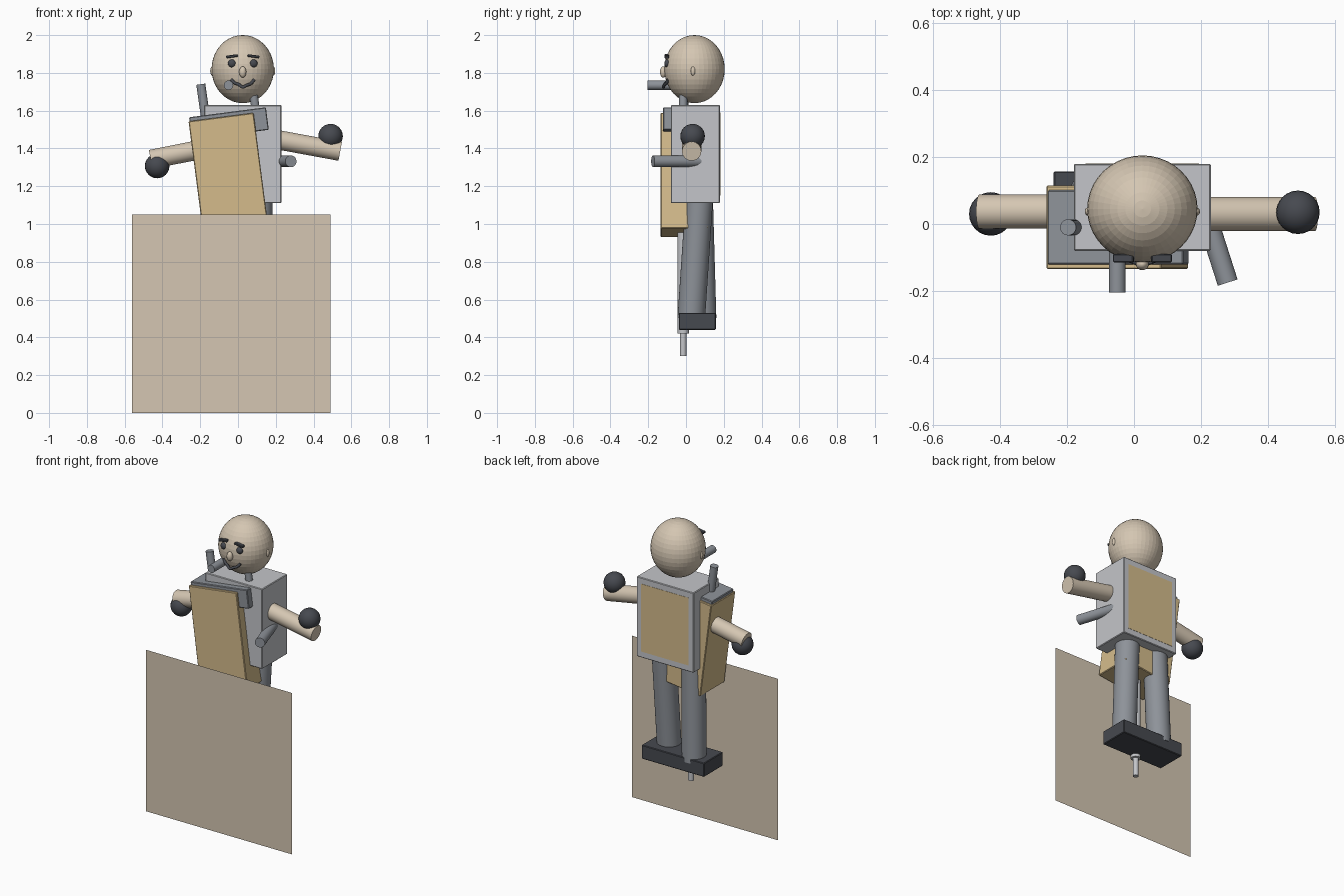
import bpy, math
from mathutils import Vector

cube = bpy.data.objects.get("Cube")
if cube:
    bpy.data.objects.remove(cube)


def material(name, rgb):
    m = bpy.data.materials.new(name)
    m.use_nodes = True
    color = (*rgb, 1)
    m.diffuse_color = color
    m.node_tree.nodes["Principled BSDF"].inputs["Base Color"].default_value = color
    return m


SKIN = material("skin beige", (.66, .565, .445))
TAN = material("warm tan", (.66, .50, .26))
LIGHT = material("light gray", (.55, .56, .585))
GRAY = material("mid gray", (.27, .29, .32))
DARK = material("charcoal", (.062, .067, .08))


def finish(name, mat, smooth=False):
    ob = bpy.context.object
    ob.name = name
    ob.data.materials.append(mat)
    if smooth:
        bpy.ops.object.shade_smooth_by_angle()
    return ob


def box(name, mat, center, size, tilt=0, bevel=.004):
    bpy.ops.mesh.primitive_cube_add(size=1, location=center,
                                    rotation=(0, math.radians(tilt), 0))
    ob = finish(name, mat)
    ob.scale = size
    bpy.ops.object.transform_apply(location=False, rotation=False, scale=True)
    if bevel:
        mod = ob.modifiers.new("soft edge", 'BEVEL')
        mod.width = bevel
        mod.segments = 1
    return ob


def rod(name, mat, start, end, radius):
    a, b = Vector(start), Vector(end)
    bpy.ops.mesh.primitive_cylinder_add(
        vertices=32, radius=radius, depth=(b - a).length, location=(a + b) / 2,
        rotation=(b - a).to_track_quat('Z', 'Y').to_euler())
    return finish(name, mat, True)


def ball(name, mat, center, radii, smooth=True, segments=24):
    bpy.ops.mesh.primitive_uv_sphere_add(segments=segments, ring_count=segments // 2,
                                         location=center)
    ob = finish(name, mat, smooth)
    ob.scale = radii
    return ob


# Display sheet in front of the legs
bpy.ops.mesh.primitive_plane_add(size=1.05, location=(-.035, -.145, .525),
                                 rotation=(math.pi / 2, 0, 0))
finish("front_sheet", SKIN)

# Torso with back panel
box("torso", LIGHT, (.025, .05, 1.37), (.41, .26, .52))
box("back_panel", TAN, (.025, .18, 1.37), (.34, .003, .44), bevel=0)

# Head and face
MID = .025
ball("head", SKIN, (MID, .045, 1.82), (.165, .16, .18), False, 40)
ball("nose", SKIN, (MID, -.12, 1.805), (.019, .018, .03))
for side, word in ((-1, "right"), (1, "left")):
    ball(word + "_eye", DARK, (MID + side * .057, -.1, 1.85), (.021, .015, .021))
    ball(word + "_ear", SKIN, (MID + side * .163, .037, 1.81), (.009, .012, .024))
    box(word + "_eyebrow", DARK, (MID + side * .057, -.102, 1.888),
        (.062, .025, .014), side * 8, .003)

# Curved mouth
curve = bpy.data.curves.new("mouth", 'CURVE')
curve.dimensions = '3D'
curve.bevel_depth = .008
curve.use_fill_caps = True
spline = curve.splines.new('NURBS')
path = [(-.035, -.095, 1.765), (-.02, -.105, 1.742), (.005, -.115, 1.745),
        (MID, -.122, 1.715), (.045, -.115, 1.74), (.07, -.105, 1.738), (.085, -.095, 1.765)]
spline.points.add(len(path) - 1)
for point, co in zip(spline.points, path):
    point.co = (*co, 1)
spline.use_endpoint_u = True
mouth = bpy.data.objects.new("mouth", curve)
bpy.context.collection.objects.link(mouth)
curve.materials.append(DARK)
rod("mouth_pipe", GRAY, (-.05, -.205, 1.735), (-.05, -.05, 1.735), .025)

# Tilted case carried on the chest, with cap and pegs
box("case", TAN, (-.05, -.01, 1.26), (.347, .25, .617), -7.4)
box("case_cap", GRAY, (-.048, -.01, 1.532), (.41, .222, .12), -7.4)
rod("tall_peg", GRAY, (-.197, -.01, 1.74), (-.17, -.01, 1.55), .024)
rod("short_peg", GRAY, (.083, -.015, 1.68), (.1, -.015, 1.56), .022)

# Arms, hands and side handle
rod("right_arm", SKIN, (-.462, .037, 1.342), (-.1, .037, 1.414), .051)
rod("left_arm", SKIN, (.541, .03, 1.385), (.15, .03, 1.457), .051)
ball("right_hand", DARK, (-.428, .03, 1.307), (.065, .065, .065))
ball("left_hand", DARK, (.49, .035, 1.465), (.065, .065, .065))
rod("side_handle", GRAY, (.28, -.175, 1.332), (.192, .1, 1.332), .031)

# Legs, shared foot block and center post
rod("left_leg", GRAY, (.11, .07, 1.13), (.1, .028, .5), .073)
rod("right_leg", GRAY, (-.105, .07, 1.13), (-.12, .088, .5), .073)
box("foot_block", DARK, (-.015, .06, .485), (.45, .195, .09))
rod("post_sleeve", LIGHT, (-.026, -.015, .42), (-.026, -.015, .97), .03)
rod("post_tip", LIGHT, (-.026, -.015, .3), (-.026, -.015, .45), .017)
